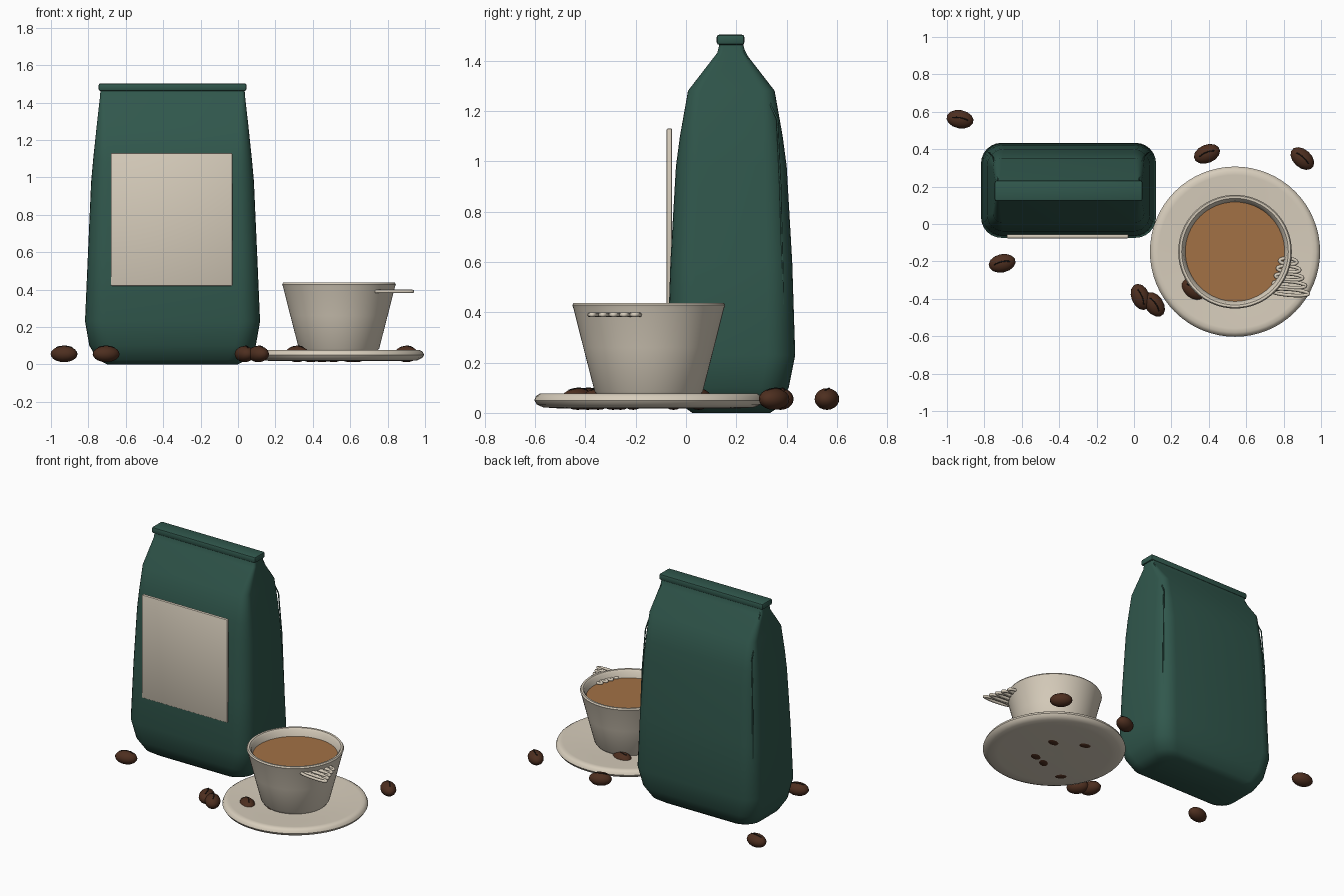
import bpy, bmesh, math
from mathutils import Matrix, Vector

if "Cube" in bpy.data.objects:
    bpy.data.objects.remove(bpy.data.objects["Cube"])


def material(name, rgb):
    m = bpy.data.materials.new(name)
    m.diffuse_color = (*rgb, 1)
    m.use_nodes = True
    m.node_tree.nodes["Principled BSDF"].inputs["Base Color"].default_value = m.diffuse_color
    return m


GREEN = material("bag green", (0.030, 0.096, 0.073))
CREAM = material("cream ceramic", (0.68, 0.61, 0.50))
COFFEE = material("milky coffee", (0.36, 0.165, 0.060))
ROAST = material("roasted brown", (0.075, 0.028, 0.014))
DARK = material("dark crease", (0.012, 0.010, 0.008))


def finish(name, bm, mats, angle=40):
    bmesh.ops.recalc_face_normals(bm, faces=bm.faces[:])
    mesh = bpy.data.meshes.new(name)
    bm.to_mesh(mesh)
    bm.free()
    ob = bpy.data.objects.new(name, mesh)
    bpy.context.collection.objects.link(ob)
    for m in mats:
        mesh.materials.append(m)
    bpy.ops.object.select_all(action='DESELECT')
    ob.select_set(True)
    bpy.context.view_layer.objects.active = ob
    bpy.ops.object.shade_smooth_by_angle(angle=math.radians(angle))
    return ob


def loft(bm, rings):
    """Skin closed rings of points and cap both ends."""
    rows = [[bm.verts.new(p) for p in r] for r in rings]
    n = len(rows[0])
    for a, b in zip(rows, rows[1:]):
        for i in range(n):
            bm.faces.new((a[i], a[(i + 1) % n], b[(i + 1) % n], b[i]))
    bm.faces.new(rows[0])
    bm.faces.new(rows[-1])


def rounded_rect(cx, cy, z, hx, hy, r, steps=6):
    pts = []
    for q, (sx, sy) in enumerate([(1, 1), (-1, 1), (-1, -1), (1, -1)]):
        for k in range(steps + 1):
            a = math.pi / 2 * (q + k / steps)
            pts.append((cx + sx * (hx - r) + r * math.cos(a),
                        cy + sy * (hy - r) + r * math.sin(a), z))
    return pts


def lathe(name, cx, cy, profile, mat, seg=64, angle=40):
    bm = bmesh.new()
    loft(bm, [[(cx + r * math.cos(2 * math.pi * i / seg),
                cy + r * math.sin(2 * math.pi * i / seg), z) for i in range(seg)]
              for r, z in profile])
    return finish(name, bm, [mat], angle)


def box(name, lo, hi, mat, bevel):
    lo, hi = Vector(lo), Vector(hi)
    bm = bmesh.new()
    bmesh.ops.create_cube(bm, size=1)
    bm.transform(Matrix.Translation((lo + hi) / 2) @ Matrix.Diagonal((*(hi - lo), 1)))
    bmesh.ops.bevel(bm, geom=bm.edges[:], offset=bevel, segments=2, profile=0.5, affect='EDGES')
    return finish(name, bm, [mat])


def tube(name, pts, radius, mat, closed=False):
    cu = bpy.data.curves.new(name, 'CURVE')
    cu.dimensions = '3D'
    cu.bevel_depth = radius
    cu.bevel_resolution = 2
    cu.use_fill_caps = True
    sp = cu.splines.new('POLY')
    sp.points.add(len(pts) - 1)
    for p, co in zip(sp.points, pts):
        p.co = (*co, 1)
    sp.use_cyclic_u = closed
    cu.materials.append(mat)
    ob = bpy.data.objects.new(name, cu)
    bpy.context.collection.objects.link(ob)
    return ob


# Bag body: height, half width, half depth, corner radius
BX, BY = -0.35, 0.18
levels = [(0, .35, .155, .09), (.025, .40, .19, .10), (.10, .445, .228, .11),
          (.23, .468, .254, .11), (.60, .452, .242, .10), (.98, .435, .220, .09),
          (1.10, .424, .204, .075), (1.28, .405, .172, .05), (1.43, .388, .056, .02),
          (1.47, .385, .046, .015)]
bm = bmesh.new()
loft(bm, [rounded_rect(BX, BY, z, hx, hy, r) for z, hx, hy, r in levels])
finish("bag_body", bm, [GREEN], 35)

# Folded top strip of the bag
box("bag_top_fold", (-.745, .122, 1.462), (.045, .232, 1.503), GREEN, .01)

# Thin seams down the rear corners
for s, side in ((-1, "left"), (1, "right")):
    path = [(.375, .225, 1.45), (.405, .362, 1.17), (.42, .375, .9), (.435, .39, .3)]
    tube("bag_seam_" + side, [(BX + s * x, y, z) for x, y, z in path], .004, GREEN)

# Label panel
box("bag_label", (-.68, -.077, .42), (-.03, -.055, 1.13), CREAM, .006)

# Saucer, cup and coffee
CX, CY = .54, -.148
lathe("saucer", CX, CY, [(.02, .02), (.36, .018), (.42, .022), (.445, .034), (.455, .05),
                         (.448, .067), (.432, .077), (.41, .077), (.30, .068), (.02, .064)], CREAM)
lathe("cup", CX, CY, [(.02, .064), (.20, .066), (.215, .085), (.26, .26), (.299, .415), (.304, .428),
                      (.298, .437), (.285, .436), (.275, .425), (.262, .37), (.225, .2),
                      (.19, .1), (.02, .095)], CREAM)
lathe("coffee", CX, CY, [(.02, .36), (.264, .36), (.267, .385), (.02, .385)], COFFEE)

# Handle: row of flat wire loops that narrow toward the back
for i in range(5):
    t = i / 4
    cx, cy, half = .833 - .002 * i, -.365 + .165 * t, .10 - .054 * t
    loop = []
    for k in range(24):
        a = 2 * math.pi * k / 24
        x, y = half * math.cos(a), .016 * math.sin(a)
        loop.append((cx + x, cy + y - .08 * x, .39))
    tube(f"handle_loop_{i + 1}", loop, .0095, CREAM, True)

# Coffee beans: x, y, heading in degrees
beans = [(-.93, .56, -10), (-.705, -.21, 12), (.39, .375, 22), (.90, .35, -42),
         (.035, -.39, -68), (.108, -.43, -55), (.63, -.05, 10), (.45, .05, -15),
         (.60, -.26, 20), (.51, -.29, 35), (.315, -.35, -40)]
for n, (x, y, deg) in enumerate(beans, 1):
    place = Matrix.Translation((x, y, .055)) @ Matrix.Rotation(math.radians(deg), 4, 'Z')
    bm = bmesh.new()
    bmesh.ops.create_uvsphere(bm, u_segments=14, v_segments=10, radius=1)
    bm.transform(place @ Matrix.Diagonal((.073, .049, .043, 1)))
    finish(f"bean_{n}", bm, [ROAST], 50)
    # Curved crease along the top of the bean
    crease = []
    for k in range(9):
        u = -.6 + 1.2 * k / 8
        v = .18 - .45 * u * u
        crease.append(place @ Vector((.073 * u, .049 * v, .043 * math.sqrt(1 - u * u - v * v))))
    tube(f"bean_crease_{n}", crease, .003, DARK)
